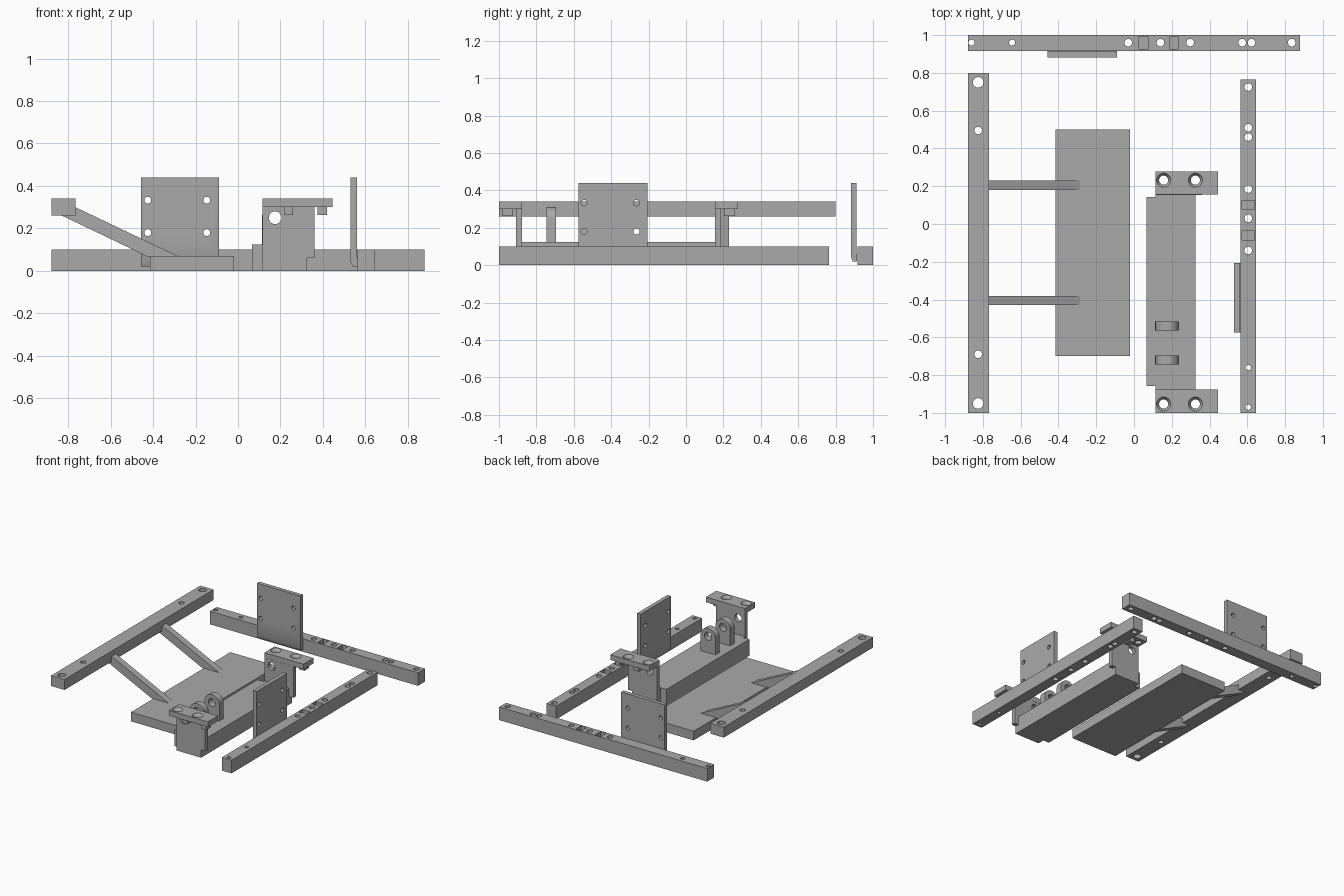
import bpy, bmesh, math
from mathutils import Matrix

if "Cube" in bpy.data.objects:
    bpy.data.objects.remove(bpy.data.objects["Cube"], do_unlink=True)

grey = bpy.data.materials.new("plain grey")
grey.use_nodes = True
grey.diffuse_color = (0.4, 0.4, 0.4, 1)
grey.node_tree.nodes["Principled BSDF"].inputs["Base Color"].default_value = (0.4, 0.4, 0.4, 1)


def prism(name, points, axis, low, high):
    """Extrude a profile along x (points are y, z) or y (points are x, z)."""
    bm = bmesh.new()
    place = {"x": lambda a, b: (low, a, b), "y": lambda a, b: (a, low, b)}[axis]
    face = bm.faces.new([bm.verts.new(place(a, b)) for a, b in points])
    new = bmesh.ops.extrude_face_region(bm, geom=[face])["geom"]
    d = high - low
    bmesh.ops.translate(bm, verts=[g for g in new if isinstance(g, bmesh.types.BMVert)],
                        vec=(d, 0, 0) if axis == "x" else (0, d, 0))
    bmesh.ops.recalc_face_normals(bm, faces=bm.faces)
    mesh = bpy.data.meshes.new(name)
    bm.to_mesh(mesh)
    bm.free()
    mesh.materials.append(grey)
    obj = bpy.data.objects.new(name, mesh)
    bpy.context.collection.objects.link(obj)
    return obj


def box(name, x0, x1, y0, y1, z0, z1):
    return prism(name, [(x0, z0), (x1, z0), (x1, z1), (x0, z1)], "y", y0, y1)


def drill(obj, spots, axis="z", depth=3.0):
    """Cut round holes; each spot is (centre, radius, far radius)."""
    bm = bmesh.new()
    turn = {"x": Matrix.Rotation(math.pi / 2, 4, "Y"),
            "y": Matrix.Rotation(math.pi / 2, 4, "X"), "z": Matrix.Identity(4)}[axis]
    for centre, r1, r2 in spots:
        bmesh.ops.create_cone(bm, cap_ends=True, segments=32, radius1=r1, radius2=r2,
                              depth=depth, matrix=Matrix.Translation(centre) @ turn)
    carve(obj, bm)


def pocket(obj, centres, size):
    bm = bmesh.new()
    for c in centres:
        bmesh.ops.create_cube(bm, size=1, matrix=Matrix.Translation(c) @ Matrix.Diagonal((*size, 1)))
    carve(obj, bm)


def carve(obj, bm):
    mesh = bpy.data.meshes.new("cutter")
    bm.to_mesh(mesh)
    bm.free()
    cutter = bpy.data.objects.new("cutter", mesh)
    cutter.hide_render = True
    bpy.context.collection.objects.link(cutter)
    mod = obj.modifiers.new("holes", "BOOLEAN")
    mod.operation, mod.solver, mod.object = "DIFFERENCE", "EXACT", cutter
    graph = bpy.context.evaluated_depsgraph_get()
    result = bpy.data.meshes.new_from_object(obj.evaluated_get(graph))
    obj.modifiers.clear()
    obj.data = result
    bpy.data.objects.remove(cutter, do_unlink=True)


# Back rail and side rail with bolt holes and shallow slots
back_rail = box("back_rail", -0.88, 0.88, 0.917, 1.0, 0, 0.1)
drill(back_rail, [((x, 0.96, 0), 0.016, 0.016) for x in (-0.86, -0.645)]
      + [((x, 0.96, 0), 0.02, 0.02) for x in (-0.03, 0.14, 0.297, 0.573, 0.622, 0.835)])
pocket(back_rail, [(x, 0.96, 0.1) for x in (0.05, 0.213)], (0.047, 0.065, 0.1))

side_rail = box("side_rail", 0.563, 0.645, -1.0, 0.765, 0, 0.1)
drill(side_rail, [((0.605, y, 0), 0.014, 0.014) for y in (-0.76, -0.97)]
      + [((0.605, y, 0), 0.02, 0.02) for y in (0.725, 0.51, 0.46, 0.185, 0.03, -0.14)])
pocket(side_rail, [(0.605, y, 0.1) for y in (0.1, -0.06)], (0.065, 0.047, 0.1))


# Upright mounting plates, chamfered at the foot
def plate_profile(a):
    return [(a + 0.01, 0.02), (a + 0.033, 0.02), (a + 0.033, 0.06),
            (a + 0.03, 0.06), (a + 0.03, 0.44), (a, 0.44), (a, 0.045)]


back_plate = prism("back_plate", plate_profile(0.882), "x", -0.458, -0.09)
drill(back_plate, [((x, 0.9, z), 0.016, 0.016) for x in (-0.425, -0.147) for z in (0.18, 0.333)], "y", 1)
side_plate = prism("side_plate", plate_profile(0.53), "y", -0.575, -0.207)
drill(side_plate, [((0.54, y, z), 0.016, 0.016) for y in (-0.545, -0.265) for z in (0.18, 0.333)], "x", 1)

# Raised bar carried by two sloping struts on a flat base
raised_bar = box("raised_bar", -0.88, -0.767, -1.0, 0.8, 0.26, 0.34)
drill(raised_bar, [((-0.825, y, 0), r, r) for y, r in
                   ((0.75, 0.028), (0.495, 0.02), (-0.69, 0.02), (-0.95, 0.028))])
box("base_slab", -0.415, -0.02, -0.7, 0.5, 0, 0.07)
for label, y in (("front", -0.43), ("back", 0.18)):
    prism(label + "_strut", [(-0.83, 0.26), (-0.767, 0.3), (-0.285, 0.07), (-0.425, 0.066)],
          "y", y, y + 0.05)

# Central block with a shorter ledge on one side
box("block_core", 0.115, 0.325, -0.88, 0.155, 0, 0.125)
box("block_ledge", 0.065, 0.115, -0.857, 0.143, 0, 0.125)

# End brackets: upright web, countersunk top flange and two lugs below
web = [(0.115, 0), (0.325, 0), (0.325, 0.06), (0.36, 0.06), (0.36, 0.3), (0.115, 0.3)]
for label, web_y, flange_y, mid_y in (("front", -0.91, -1.0, -0.953), ("back", 0.154, 0.155, 0.232)):
    upright = prism(label + "_bracket_web", web, "y", web_y, web_y + 0.032)
    drill(upright, [((0.175, web_y, 0.25), 0.03, 0.03)], "y", 0.4)
    flange = box(label + "_bracket_flange", 0.115, 0.445, flange_y, flange_y + 0.123, 0.3, 0.34)
    spots = [(x, mid_y) for x in (0.157, 0.325)]
    drill(flange, [((x, y, 0.3), 0.024, 0.024) for x, y in spots], depth=0.3)
    drill(flange, [((x, y, 0.33), 0.024, 0.038) for x, y in spots], depth=0.022)
    for side, x in (("inner", 0.238), ("outer", 0.397)):
        box(f"{label}_{side}_lug", x - 0.022, x + 0.022, mid_y - 0.029, mid_y + 0.029, 0.264, 0.3)

# Round-topped eyelets standing on the block
arch = [(0.1125, 0.12)] + [(0.175 - 0.0625 * math.cos(t * math.pi / 24),
                            0.248 + 0.0625 * math.sin(t * math.pi / 24)) for t in range(25)]
arch.append((0.2375, 0.12))
for label, y in (("front", -0.745), ("back", -0.565)):
    eyelet = prism(label + "_eyelet", arch, "y", y, y + 0.05)
    drill(eyelet, [((0.175, y, 0.25), 0.03, 0.03)], "y", 0.4)

# Smooth only the round surfaces
for obj in bpy.context.scene.objects:
    obj.select_set(obj.type == "MESH")
bpy.context.view_layer.objects.active = back_rail
bpy.ops.object.shade_smooth_by_angle(angle=math.radians(30))
